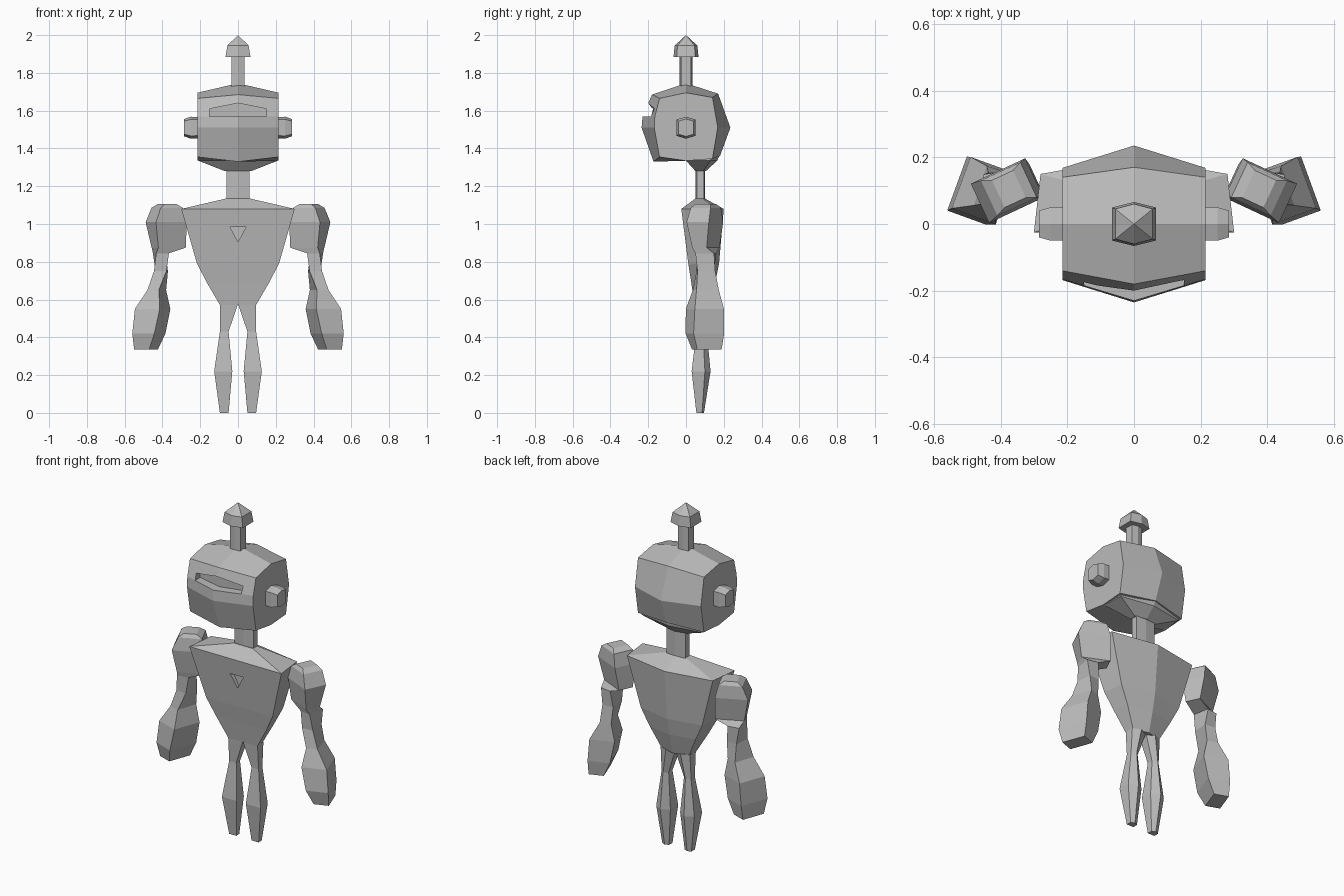
import bpy, bmesh, math

if "Cube" in bpy.data.objects:
    bpy.data.objects.remove(bpy.data.objects["Cube"], do_unlink=True)

metal = bpy.data.materials.new("grey_metal")
metal.use_nodes = True
metal.diffuse_color = (0.5, 0.5, 0.5, 1)
metal.node_tree.nodes["Principled BSDF"].inputs["Base Color"].default_value = (0.5, 0.5, 0.5, 1)


def loft(name, rings, mirror=False):
    """Skin a list of equal-length rings and close both ends."""
    bm = bmesh.new()
    loops = [[bm.verts.new(p) for p in ring] for ring in rings]
    n = len(loops[0])
    for a, b in zip(loops, loops[1:]):
        for i in range(n):
            j = (i + 1) % n
            bm.faces.new((a[i], a[j], b[j], b[i]))
    bm.faces.new(loops[0])
    bm.faces.new(loops[-1])
    bmesh.ops.remove_doubles(bm, verts=bm.verts, dist=1e-4)
    bmesh.ops.recalc_face_normals(bm, faces=bm.faces)
    mesh = bpy.data.meshes.new(name)
    bm.to_mesh(mesh)
    bm.free()
    mesh.materials.append(metal)
    ob = bpy.data.objects.new(name, mesh)
    bpy.context.collection.objects.link(ob)
    if mirror:
        ob.modifiers.new("mirror", 'MIRROR')
    return ob


def hexagon(w, d):
    """Hexagon with its points on the second axis."""
    return [(0, d), (w, 0.75 * d), (w, -0.75 * d), (0, -d), (-w, -0.75 * d), (-w, 0.75 * d)]


def hex_ring(z, w, d, cy=0.0):
    return [(x, y + cy, z) for x, y in hexagon(w, d)]


def ridged(z, cx, wf, wb, yf, yb, yc):
    """Flat front, ridge down the middle of the back."""
    return [(cx - wf, yf, z), (cx + wf, yf, z), (cx + wb, yb, z), (cx, yc, z), (cx - wb, yb, z)]


def turned_box(z, cx, cy, a, b, deg):
    """Rectangular section turned about the vertical."""
    c, s = math.cos(math.radians(deg)), math.sin(math.radians(deg))
    return [(cx + u * c - v * s, cy + u * s + v * c, z)
            for u, v in ((-a, -b), (a, -b), (a, b), (-a, b))]


def carve(target, cutter):
    """Subtract the cutter from the target, then discard it."""
    cutter.hide_render = True
    mod = target.modifiers.new("recess", 'BOOLEAN')
    mod.operation = 'DIFFERENCE'
    mod.solver = 'EXACT'
    mod.object = cutter
    bpy.context.view_layer.objects.active = target
    bpy.ops.object.modifier_apply(modifier=mod.name)
    bpy.data.objects.remove(cutter, do_unlink=True)


# head: side profile (y, z) at the flat ends and at the middle
end = [(0, 1.695), (-.14, 1.665), (-.165, 1.57), (-.168, 1.51), (-.14, 1.355),
       (0, 1.335), (.14, 1.345), (.168, 1.51), (.14, 1.67)]
mid = [(0, 1.745), (-.18, 1.685), (-.23, 1.57), (-.235, 1.51), (-.172, 1.33),
       (0, 1.335), (.18, 1.36), (.235, 1.51), (.17, 1.69)]
head = loft("head", [[(x, y, z) for y, z in prof]
                     for x, prof in ((-.215, end), (0, mid), (.215, end))])

# visor slot
slot = [(-.15, 1.57), (0, 1.57), (.15, 1.57), (.15, 1.61), (0, 1.64), (-.15, 1.61)]
carve(head, loft("slot_cutter", [[(x, -.4, z) for x, z in slot],
                                 [(x, -.175 + .25 * abs(x), z) for x, z in slot]]))

# chin funnel and neck
loft("head_base", [ridged(1.36, 0, .21, .20, 0, .13, .175),
                   ridged(1.335, 0, .21, .20, 0, .13, .165),
                   ridged(1.28, 0, .07, .07, .05, .09, .105)])
loft("neck", [hex_ring(1.10, .062, .025, .076), hex_ring(1.31, .062, .025, .076)])

# antenna
loft("antenna_rod", [hex_ring(1.70, .035, .034), hex_ring(1.91, .035, .034)])
loft("antenna_tip", [hex_ring(1.885, .066, .066), hex_ring(1.945, .056, .06),
                     hex_ring(2.0, 0, 0)])

# ears
loft("ears", [[(x, u, 1.51 + v) for u, v in hexagon(w, h)]
              for x, w, h in ((.20, .05, .056), (.25, .05, .058), (.285, .04, .046))], mirror=True)

# torso
torso = loft("torso", [
    ridged(1.135, 0, .062, .062, .05, .09, .10),
    ridged(1.08, 0, .30, .28, -.025, .15, .20),
    ridged(.79, 0, .217, .20, .012, .135, .175),
    ridged(.69, 0, .165, .15, .028, .125, .155),
    ridged(.57, 0, .095, .09, .045, .10, .125)])

# chest triangle recess
tri = [(-.043, .985), (.043, .985), (0, .905)]
carve(torso, loft("triangle_cutter", [[(x, -.2, z) for x, z in tri],
                                      [(x, .015, z) for x, z in tri]]))

# legs
loft("legs", [ridged(.575, .048, .0475, .0475, .045, .10, .12),
              ridged(.43, .073, .023, .023, .055, .09, .11),
              ridged(.22, .078, .048, .046, .03, .10, .13),
              ridged(0, .073, .023, .022, .055, .085, .095)], mirror=True)

# arms: shoulder block, wrist and heavy hand
loft("arms", [turned_box(*row) for row in (
    (1.105, .375, .105, .035, .045, -25),
    (1.085, .375, .105, .065, .058, -25),
    (1.01, .38, .10, .09, .065, -25),
    (.875, .367, .105, .08, .042, -25),
    (.845, .408, .105, .034, .05, -10),
    (.75, .408, .105, .033, .047, 5),
    (.65, .43, .105, .032, .062, 18),
    (.55, .452, .10, .07, .082, 20),
    (.42, .472, .10, .062, .086, 20),
    (.335, .487, .11, .042, .068, 20))], mirror=True)
